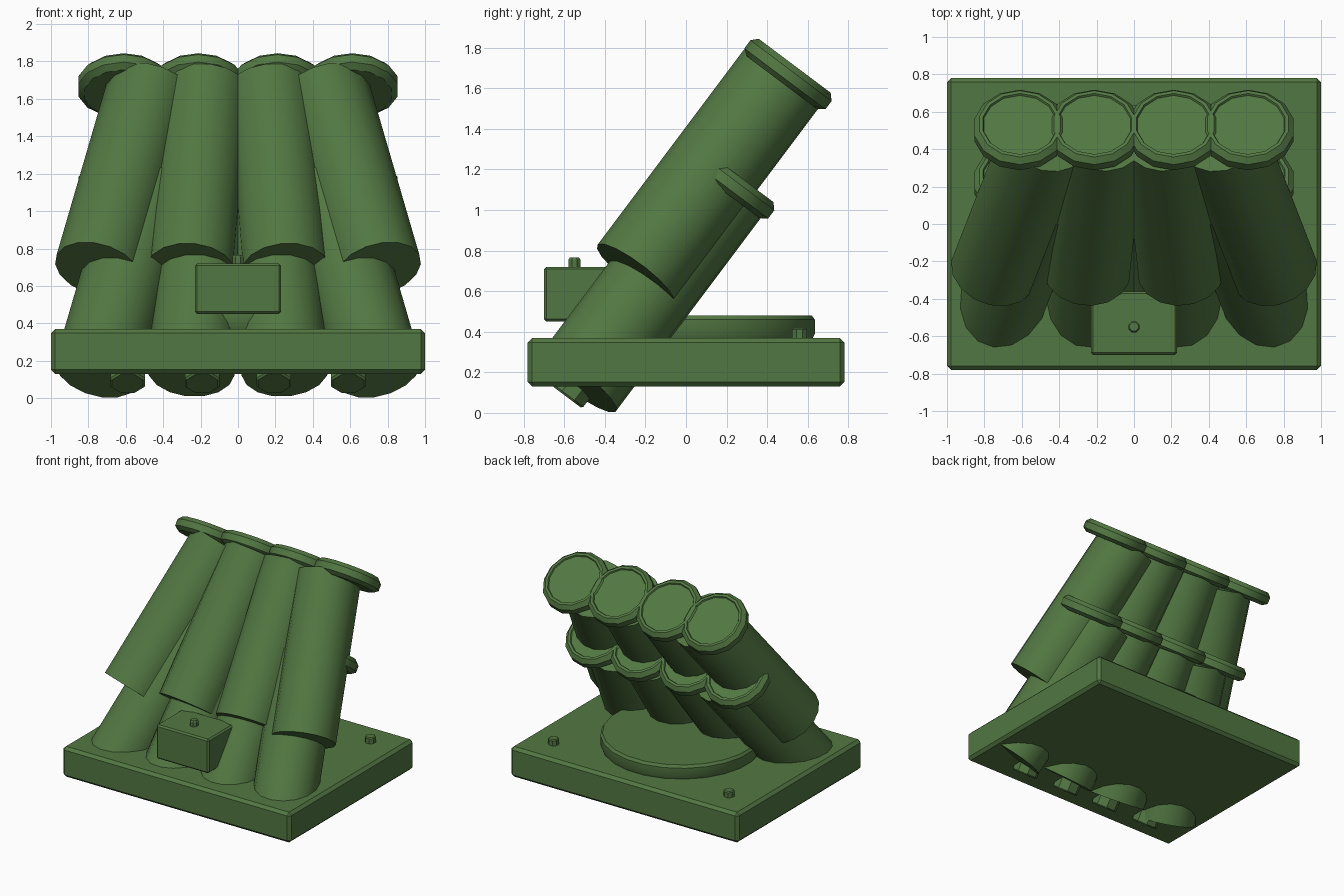
import bpy, bmesh, math
from mathutils import Vector

if "Cube" in bpy.data.objects:
    bpy.data.objects.remove(bpy.data.objects["Cube"])

green = bpy.data.materials.new("army_green")
green.diffuse_color = (0.085, 0.185, 0.055, 1)
green.use_nodes = True
green.node_tree.nodes["Principled BSDF"].inputs["Base Color"].default_value = green.diffuse_color


def finish(name, bm, smooth=True):
    bmesh.ops.recalc_face_normals(bm, faces=bm.faces)
    me = bpy.data.meshes.new(name)
    bm.to_mesh(me)
    bm.free()
    me.materials.append(green)
    ob = bpy.data.objects.new(name, me)
    bpy.context.collection.objects.link(ob)
    if smooth:
        bpy.ops.object.select_all(action='DESELECT')
        ob.select_set(True)
        bpy.context.view_layer.objects.active = ob
        bpy.ops.object.shade_smooth_by_angle(angle=math.radians(28))
    return ob


def box(name, lo, hi, bevel):
    lo, hi = Vector(lo), Vector(hi)
    bm = bmesh.new()
    bmesh.ops.create_cube(bm, size=1)
    for v in bm.verts:
        v.co = (lo + hi) / 2 + v.co * (hi - lo)
    bmesh.ops.bevel(bm, geom=bm.edges[:], offset=bevel, segments=1, affect='EDGES')
    return finish(name, bm, False)


def lathe(name, profile, start, axis, sides):
    """Closed round solid: profile of (radius, height) rings along an axis."""
    bm = bmesh.new()
    rings = []
    for r, h in profile:
        rings.append([bm.verts.new((r * math.cos(2 * math.pi * (i + .5) / sides),
                                    r * math.sin(2 * math.pi * (i + .5) / sides), h))
                      for i in range(sides)])
    for a, b in zip(rings, rings[1:]):
        for i in range(sides):
            j = (i + 1) % sides
            bm.faces.new((a[i], a[j], b[j], b[i]))
    bm.faces.new(rings[0])
    bm.faces.new(rings[-1])
    rot = Vector(axis).normalized().to_track_quat('Z', 'Y')
    for v in bm.verts:
        v.co = rot @ v.co + Vector(start)
    return finish(name, bm)


def tilted(x, s, p):
    """Point at distance s along the tube slope and p across it."""
    return Vector((x, .6 * s + .8 * p, .8 * s - .6 * p))


UP = (0, 0, 1)
SLOPE = (0, .6, .8)

# base plate, turntable and corner bolts
box("base_plate", (-1, -.78, .13), (1, .78, .37), .022)
lathe("turntable", [(.57, .36), (.585, .39), (.585, .46), (.57, .48)], (0, .055, 0), UP, 24)
for sx in (-1, 1):
    for y in (-.57, .56):
        lathe("base_bolt", [(.04, 0), (.04, .06), (.033, .068)], (sx * .77, y, .35), UP, 8)

# control box with knob
box("control_box", (-.23, -.70, .45), (.23, -.36, .72), .012)
lathe("control_knob", [(.032, 0), (.032, .055), (.025, .065)], (0, -.55, .70), UP, 8)

# two stacked rows of four tubes, leaning toward the centre
cap = [(.215, 0), (.25, .025), (.25, .075), (.222, .105), (.203, .105), (.198, .094)]
for row, s0, p in (("lower", -.2, -.515), ("upper", .4, -.612)):
    for x, lean in ((.61, .14), (.212, .04)):
        for sx in (-1, 1):
            a = tilted(sx * (x + lean), s0, p)
            b = tilted(sx * (x - lean), s0 + 1.2, p)
            lathe(row + "_tube", [(.235, 0), (.235, (b - a).length)], a, b - a, 16)
            lathe(row + "_muzzle_cap", cap, tilted(sx * x, s0 + 1.185, p + .014), SLOPE, 14)
            lathe(row + "_rear_plug", [(.09, 0), (.1, .01), (.1, .2)],
                  tilted(sx * (x - .02), s0 - .09, p), SLOPE, 8)
